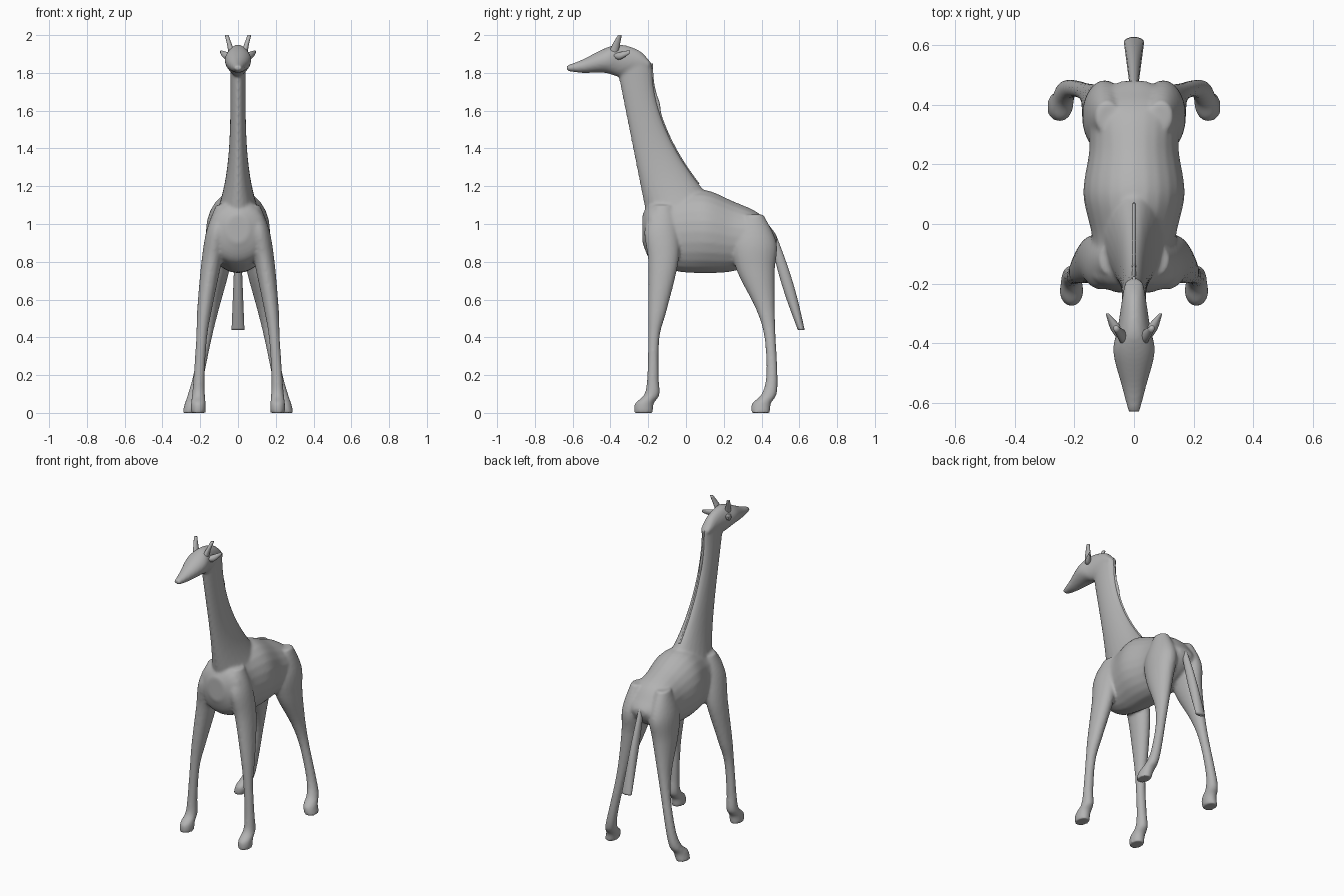
import bpy, bmesh, math
from mathutils import Vector

if "Cube" in bpy.data.objects:
    bpy.data.objects.remove(bpy.data.objects["Cube"])

# Single flat colour
grey = bpy.data.materials.new("plain_grey")
grey.use_nodes = True
grey.diffuse_color = (0.45, 0.45, 0.45, 1)
shader = grey.node_tree.nodes["Principled BSDF"]
shader.inputs["Base Color"].default_value = grey.diffuse_color


def smooth_path(stations, steps=6):
    """Fill in between stations with a Catmull-Rom curve."""
    points = [Vector(station) for station in stations]
    points = [points[0], *points, points[-1]]
    filled = []
    for before, start, end, after in zip(points, points[1:], points[2:], points[3:]):
        leave, arrive = (end - before) / 2, (after - start) / 2
        for step in range(steps):
            t = step / steps
            ease = t * t * (3 - 2 * t)
            bend = leave * t * (1 - t) ** 2 - arrive * t * t * (1 - t)
            filled.append(start.lerp(end, ease) + bend)
    return filled + [points[-1]]


def loft(bm, axis, stations, side=1, sides=24):
    """Skin ovals given as position on axis, low edge, high edge, centre x, half width."""
    rings = []
    for position, low, high, centre, half_width in smooth_path(stations):
        ring = []
        for corner in range(sides):
            angle = math.tau * corner / sides
            x = side * (centre + half_width * math.cos(angle))
            other = (low + high) / 2 + (high - low) / 2 * math.sin(angle)
            place = (x, position, other) if axis == "y" else (x, other, position)
            ring.append(bm.verts.new(place))
        rings.append(ring)
    for ring, following in zip(rings, rings[1:]):
        for corner in range(sides):
            after = (corner + 1) % sides
            bm.faces.new((ring[corner], ring[after], following[after], following[corner]))
    bm.faces.new(rings[0])
    bm.faces.new(rings[-1])


def finish(name, bm):
    """Turn the mesh into a smooth shaded object."""
    bmesh.ops.recalc_face_normals(bm, faces=bm.faces)
    mesh = bpy.data.meshes.new(name)
    bm.to_mesh(mesh)
    bm.free()
    mesh.materials.append(grey)
    mesh.shade_smooth()
    part = bpy.data.objects.new(name, mesh)
    bpy.context.collection.objects.link(part)
    return part


def fractions(count, start=0):
    """Even steps from start up to one."""
    return [start + (1 - start) * step / count for step in range(count + 1)]


def neck_height(t):
    return 1 + 0.85 * t


def neck_back(t):
    return 0.44 * (1 - t) ** 2 - 0.18


def neck_station(t):
    return neck_height(t), -0.2 - 0.17 * t, neck_back(t), 0, 0.04 + 0.1 * (1 - t) ** 4


def mane_station(t):
    # The ridge rises into a small tuft near the top of the neck
    tuft = max(0, 0.01 - abs(t - 0.76) / 8)
    back = neck_back(t)
    return neck_height(t), back - 0.04, back + 0.005 + tuft, 0, 0.008


def tail_station(t):
    middle = 0.46 + 0.15 * t
    half_depth = 0.018 + 0.013 * math.sin(math.pi * t)
    return 0.94 - t / 2, middle - half_depth, middle + half_depth, 0, 0.014 + t / 50


def front_spread(z):
    return 0.21 - 0.11 * z * z


def hind_spread(z):
    return 0.09 + 0.165 * max(0, 1 - z) ** 1.5


def leg(bm, side, spread, joints):
    """Joints are height, middle y and half depth; the hoof follows the last one."""
    ankle = joints[-1][1]
    hoof = [(0.05, ankle - 0.04, 0.05), (0, ankle - 0.045, 0.05)]
    stations = []
    for z, y, depth in joints + hoof:
        stations.append((z, y - depth, y + depth, spread(z), depth / 2 + 0.014))
    loft(bm, "z", stations, side)


# Body: torso, neck, head and legs under one skin
bm = bmesh.new()
loft(bm, "y", [
    (-0.23, 0.9, 1.05, 0, 0.06),
    (-0.18, 0.8, 1.12, 0, 0.15),
    (-0.05, 0.75, 1.16, 0, 0.14),
    (0.1, 0.74, 1.18, 0, 0.17),
    (0.25, 0.75, 1.12, 0, 0.15),
    (0.38, 0.8, 1.06, 0, 0.15),
    (0.45, 0.85, 0.98, 0, 0.1),
    (0.48, 0.9, 0.94, 0, 0.04),
])
loft(bm, "z", [neck_station(t) for t in fractions(8)])
loft(bm, "y", [
    (-0.63, 1.81, 1.84, 0, 0.02),
    (-0.55, 1.8, 1.87, 0, 0.04),
    (-0.43, 1.8, 1.93, 0, 0.07),
    (-0.35, 1.78, 1.95, 0, 0.055),
    (-0.25, 1.8, 1.92, 0, 0.04),
    (-0.19, 1.83, 1.86, 0, 0.03),
])
for side in (1, -1):
    leg(bm, side, front_spread, [
        (1.1, -0.12, 0.05), (0.97, -0.13, 0.09), (0.8, -0.12, 0.08),
        (0.55, -0.15, 0.05), (0.4, -0.17, 0.03), (0.2, -0.175, 0.03), (0.1, -0.18, 0.04),
    ])
    leg(bm, side, hind_spread, [
        (1.05, 0.36, 0.05), (0.9, 0.36, 0.12), (0.75, 0.37, 0.1),
        (0.55, 0.42, 0.05), (0.4, 0.445, 0.03), (0.2, 0.455, 0.03), (0.1, 0.44, 0.04),
    ])
body = finish("body", bm)
skin = body.modifiers.new("skin", "REMESH")
skin.mode = "VOXEL"
skin.voxel_size = 0.009
skin.use_smooth_shade = True
soften = body.modifiers.new("soften", "SMOOTH")
soften.iterations = 5

# Mane: thin ridge down the back of the neck
bm = bmesh.new()
loft(bm, "z", [mane_station(t) for t in fractions(12, start=0.25)], sides=12)
finish("mane", bm)

# Tail widening to a flat-cut tuft
bm = bmesh.new()
loft(bm, "z", [tail_station(t) for t in fractions(6)], sides=16)
finish("tail", bm)

# Horns and ears
for side, word in ((1, "left"), (-1, "right")):
    bm = bmesh.new()
    loft(bm, "z", [
        (1.9, -0.41, -0.36, 0.03, 0.02),
        (1.95, -0.39, -0.35, 0.045, 0.013),
        (2, -0.36, -0.34, 0.06, 0.01),
    ], side, sides=12)
    finish(word + "_horn", bm)
    bm = bmesh.new()
    loft(bm, "y", [
        (-0.38, 1.88, 1.9, 0.05, 0.01),
        (-0.35, 1.87, 1.91, 0.06, 0.02),
        (-0.3, 1.9, 1.92, 0.09, 0.005),
    ], side, sides=12)
    finish(word + "_ear", bm)
